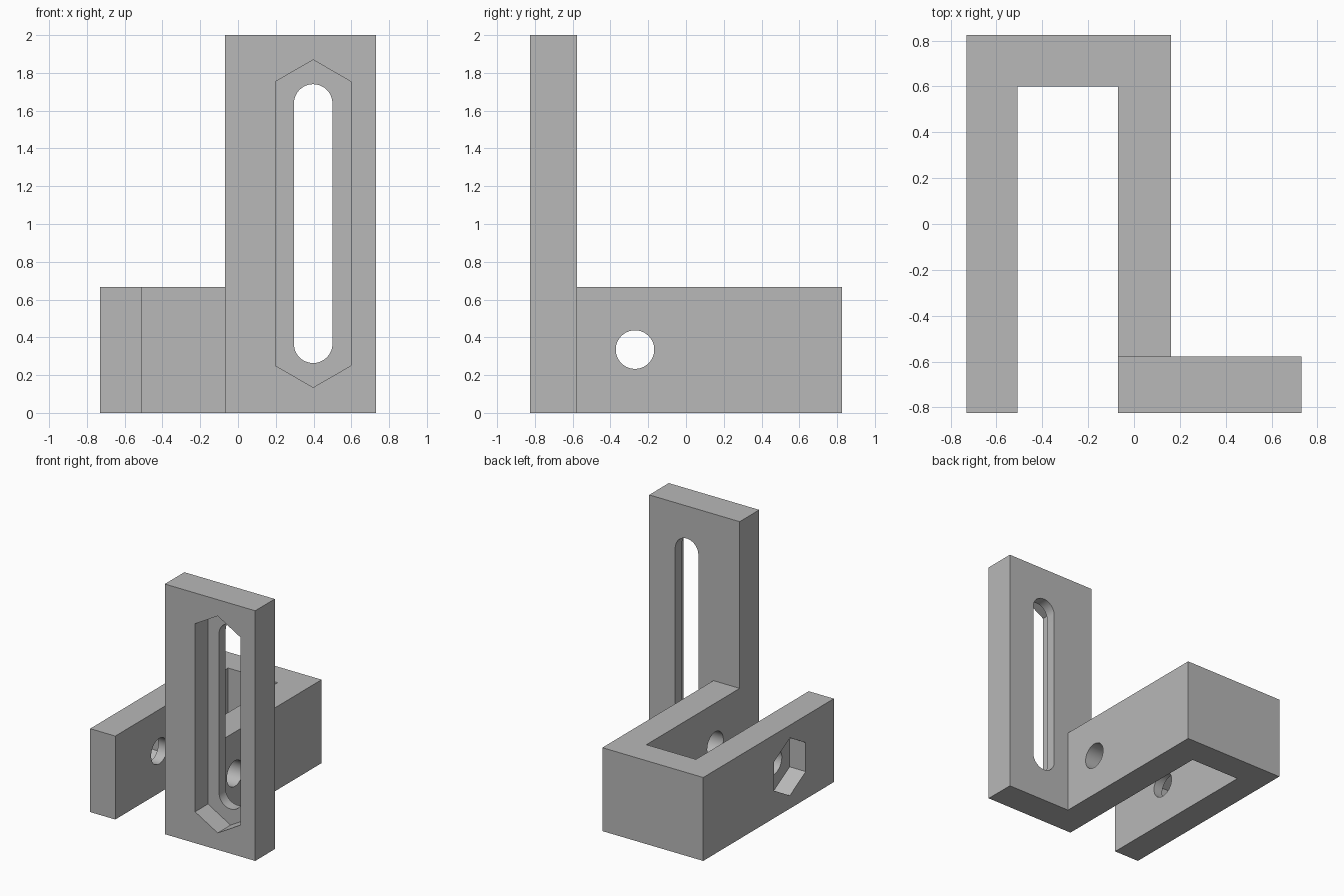
import bpy
import bmesh
import math
from mathutils import Vector

cube = bpy.data.objects.get("Cube")
if cube:
    bpy.data.objects.remove(cube, do_unlink=True)

# Main sizes
ARM_TOP, PLATE_TOP = 0.667, 2.0
FRONT, BACK, PLATE_BACK = -0.825, 0.825, -0.578
LEFT_END, RIGHT_END = 0.73, -0.73
HOLE_R, HEX_R = 0.102, 0.231

grey = bpy.data.materials.new("plain grey")
grey.use_nodes = True
colour = (0.48, 0.48, 0.48, 1)
grey.diffuse_color = colour
grey.node_tree.nodes["Principled BSDF"].inputs["Base Color"].default_value = colour


def finish(bm, name):
    bmesh.ops.recalc_face_normals(bm, faces=bm.faces)
    mesh = bpy.data.meshes.new(name)
    bm.to_mesh(mesh)
    bm.free()
    mesh.materials.append(grey)
    obj = bpy.data.objects.new(name, mesh)
    bpy.context.collection.objects.link(obj)
    return obj


def raise_faces(bm, faces, offset, keep):
    """Extrude faces along offset and return the moved caps."""
    geom = bmesh.ops.extrude_face_region(bm, geom=faces, use_keep_orig=keep)["geom"]
    verts = [g for g in geom if isinstance(g, bmesh.types.BMVert)]
    bmesh.ops.translate(bm, verts=verts, vec=offset)
    return [g for g in geom if isinstance(g, bmesh.types.BMFace)]


def cutter(name, origin, across, along, radius, sides, stretch=0.0):
    """Prism with a round or six-sided outline, pulled apart upwards by stretch."""
    bm = bmesh.new()
    ring = []
    for i in range(sides):
        a = (i + 0.5) * math.tau / sides
        height = radius * math.sin(a) + (stretch if a < math.pi else 0)
        ring.append(bm.verts.new(Vector(origin) + Vector(across) * radius * math.cos(a)
                                 + Vector((0, 0, height))))
    raise_faces(bm, [bm.faces.new(ring)], Vector(along), True)
    obj = finish(bm, name)
    obj.hide_render = True
    return obj


# Bracket: U-shaped frame and the foot of the plate share one edge
bm = bmesh.new()
inner, outer, slot_side, slot_back = -0.07, 0.162, -0.508, 0.60
frame_points = [(outer, PLATE_BACK), (outer, BACK), (RIGHT_END, BACK), (RIGHT_END, FRONT),
                (slot_side, FRONT), (slot_side, slot_back), (inner, slot_back),
                (inner, PLATE_BACK)]
frame = [bm.verts.new((x, y, 0)) for x, y in frame_points]
foot = [bm.verts.new((x, y, 0)) for x, y in
        [(inner, FRONT), (LEFT_END, FRONT), (LEFT_END, PLATE_BACK)]]
base = [bm.faces.new(frame), bm.faces.new([frame[-1]] + foot + [frame[0]])]
tops = raise_faces(bm, base, Vector((0, 0, ARM_TOP)), True)
plate_top = min(tops, key=lambda f: f.calc_center_median().y)
raise_faces(bm, [plate_top], Vector((0, 0, PLATE_TOP - ARM_TOP)), False)
# Remove the face left inside where the plate was raised
inside = [f for f in bm.faces if len(f.verts) == 5
          and all(abs(v.co.z - ARM_TOP) < 0.001 for v in f.verts)]
bmesh.ops.delete(bm, geom=inside, context='FACES_ONLY')
bracket = finish(bm, "slotted_bracket")

# Long slot and six-sided recess in the plate, bolt hole and nut recess in the arms
slot_x, slot_z, slot_length = 0.398, 0.366, 1.272
bolt_y, bolt_z = -0.27, 0.335
cutters = [
    cutter("plate_slot", (slot_x, -1, slot_z), (1, 0, 0), (0, 1, 0),
           HOLE_R, 64, slot_length),
    cutter("plate_recess", (slot_x, -1, slot_z), (1, 0, 0), (0, 1 + FRONT + 0.163, 0),
           HEX_R, 6, slot_length),
    cutter("bolt_hole", (-1, bolt_y, bolt_z), (0, 1, 0), (2, 0, 0), HOLE_R, 64),
    cutter("nut_recess", (-1, bolt_y, bolt_z), (0, 1, 0), (1 + RIGHT_END + 0.143, 0, 0),
           HEX_R, 6),
]
bpy.ops.object.select_all(action='DESELECT')
bpy.context.view_layer.objects.active = bracket
bracket.select_set(True)
for tool in cutters:
    mod = bracket.modifiers.new(tool.name, 'BOOLEAN')
    mod.operation = 'DIFFERENCE'
    mod.solver = 'EXACT'
    mod.object = tool
    bpy.ops.object.modifier_apply(modifier=mod.name)
    bpy.data.objects.remove(tool, do_unlink=True)

bpy.ops.object.shade_smooth_by_angle(angle=math.radians(25))
